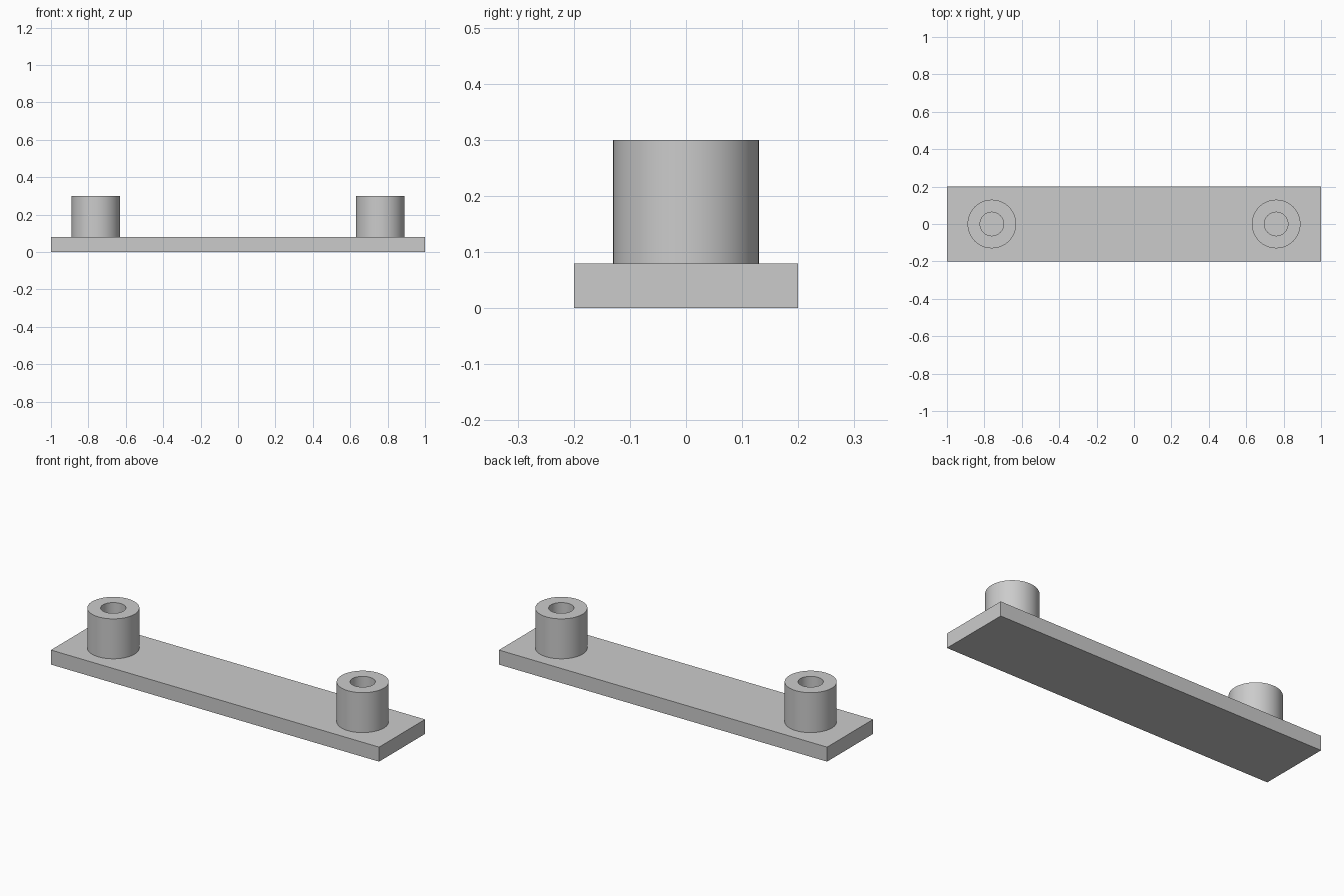
import bpy, bmesh, math

if "Cube" in bpy.data.objects:
    bpy.data.objects.remove(bpy.data.objects["Cube"])

# Main dimensions
LENGTH, WIDTH, THICK = 2.0, 0.4, 0.08
TOP, BOSS_X, OUTER, BORE = 0.30, 0.76, 0.13, 0.063
SEGMENTS = 64

grey = bpy.data.materials.new("plain_grey")
grey.diffuse_color = (0.6, 0.6, 0.6, 1)
grey.use_nodes = True
grey.node_tree.nodes["Principled BSDF"].inputs["Base Color"].default_value = grey.diffuse_color


def add_object(name, bm, location):
    mesh = bpy.data.meshes.new(name)
    bm.to_mesh(mesh)
    bm.free()
    mesh.materials.append(grey)
    obj = bpy.data.objects.new(name, mesh)
    obj.location = location
    bpy.context.collection.objects.link(obj)
    return obj


# Base plate
bm = bmesh.new()
bmesh.ops.create_cube(bm, size=1)
bmesh.ops.scale(bm, vec=(LENGTH, WIDTH, THICK), verts=bm.verts)
add_object("base_plate", bm, (0, 0, THICK / 2))


# Hollow boss: revolved wall profile, its bore ends at the plate's top face
def add_boss(name, x):
    bm = bmesh.new()
    height = TOP - THICK
    profile = [(OUTER, 0), (OUTER, height), (BORE, height), (BORE, 0)]
    verts = [bm.verts.new((r, 0, z)) for r, z in profile]
    edges = [bm.edges.new(pair) for pair in zip(verts, verts[1:])]
    bmesh.ops.spin(bm, geom=verts + edges, cent=(0, 0, 0), axis=(0, 0, 1),
                   angle=math.tau, steps=SEGMENTS, use_merge=True)
    bmesh.ops.remove_doubles(bm, verts=bm.verts, dist=1e-5)
    # Outward normals on the outer wall, inward on the bore, up on the rim
    for f in bm.faces:
        f.normal_update()
        c = f.calc_center_median()
        if abs(f.normal.z) > 0.5:
            wrong = f.normal.z < 0
        else:
            outward = f.normal.x * c.x + f.normal.y * c.y > 0
            wrong = outward != (c.xy.length > (OUTER + BORE) / 2)
        if wrong:
            f.normal_flip()
    obj = add_object(name, bm, (x, 0, THICK))
    bpy.ops.object.select_all(action='DESELECT')
    obj.select_set(True)
    bpy.context.view_layer.objects.active = obj
    bpy.ops.object.shade_smooth_by_angle(angle=math.radians(30))


add_boss("left_boss", -BOSS_X)
add_boss("right_boss", BOSS_X)
